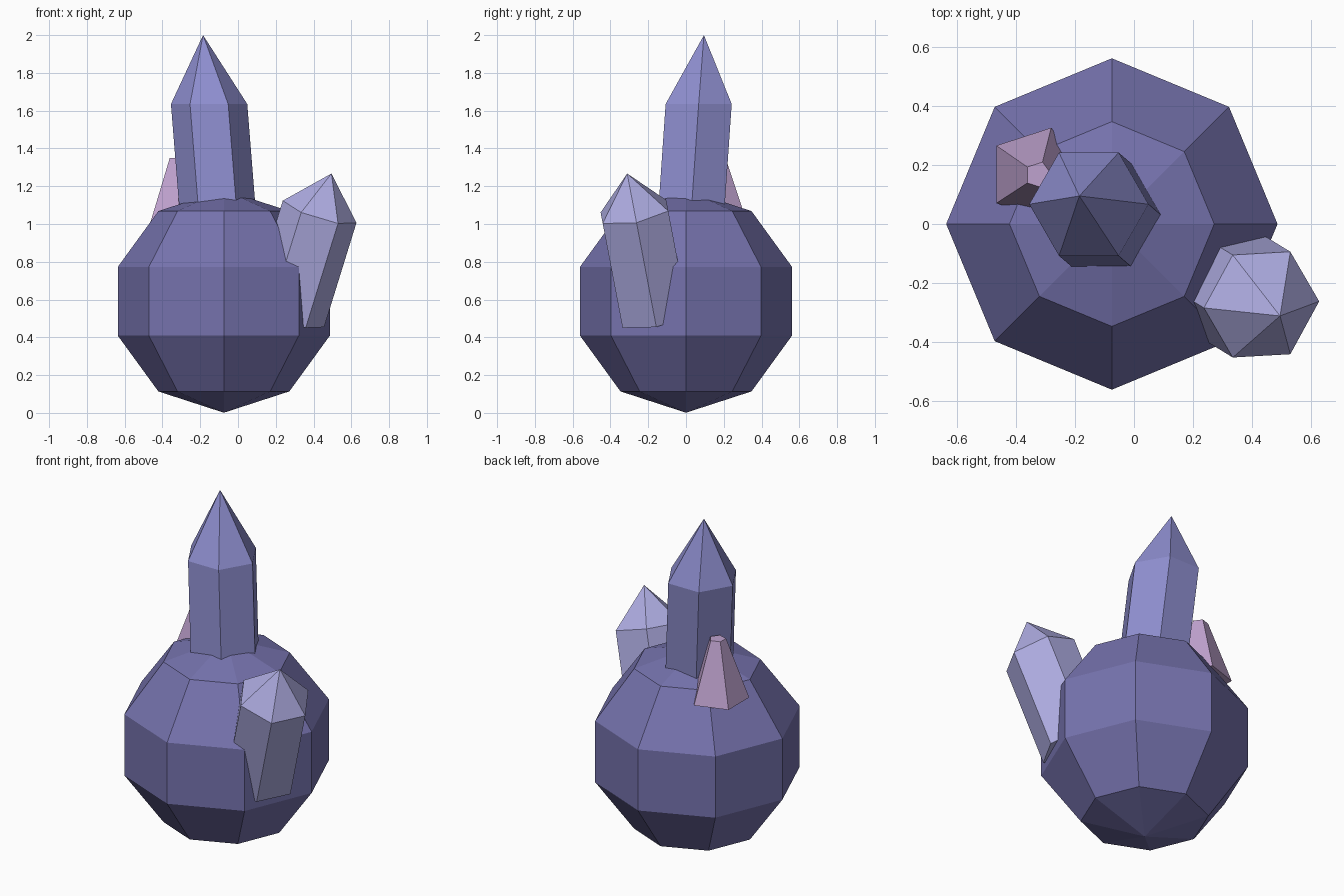
import bpy, bmesh
from math import cos, sin, tau, radians
from mathutils import Vector

if "Cube" in bpy.data.objects:
    bpy.data.objects.remove(bpy.data.objects["Cube"])


def finish(bm, name, color):
    bmesh.ops.recalc_face_normals(bm, faces=bm.faces[:])
    mesh = bpy.data.meshes.new(name)
    bm.to_mesh(mesh)
    bm.free()
    mat = bpy.data.materials.new(name + "_colour")
    mat.diffuse_color = (*color, 1)
    mat.use_nodes = True
    mat.node_tree.nodes["Principled BSDF"].inputs["Base Color"].default_value = mat.diffuse_color
    mesh.materials.append(mat)
    bpy.context.collection.objects.link(bpy.data.objects.new(name, mesh))


def crystal(name, color, sides, rings, axis=(0, 0, 1), tip=None, turn=0):
    """Loft rings (centre, radius) square to the axis, ending in a tip or flat cap."""
    a = Vector(axis).normalized()
    u = Vector((1, 0, 0))
    u = (u - a * u.dot(a)).normalized()
    v = a.cross(u)
    bm = bmesh.new()
    loops = []
    for centre, r in rings:
        angles = [turn + tau * i / sides for i in range(sides)]
        loops.append([bm.verts.new(Vector(centre) + r * (u * cos(t) + v * sin(t)))
                      for t in angles])
    bm.faces.new(loops[0][::-1])
    for low, high in zip(loops, loops[1:]):
        for i in range(sides):
            j = (i + 1) % sides
            bm.faces.new((low[i], low[j], high[j], high[i]))
    if tip:
        apex = bm.verts.new(tip)
        for i in range(sides):
            bm.faces.new((loops[-1][i], loops[-1][(i + 1) % sides], apex))
    else:
        bm.faces.new(loops[-1])
    finish(bm, name, color)


# Rounded faceted rock
bm = bmesh.new()
bmesh.ops.create_uvsphere(bm, u_segments=8, v_segments=5, radius=0.59)
bmesh.ops.translate(bm, verts=bm.verts[:], vec=(-0.075, 0, 0.591))
finish(bm, "rock_base", (0.18, 0.17, 0.42))

# Tall hexagonal crystal leaning slightly back and left
crystal("tall_crystal", (0.27, 0.27, 0.62), 6,
        [((-0.075, 0, 0.66), 0.202), ((-0.153, 0.067, 1.635), 0.202)],
        tip=(-0.185, 0.095, 2.0))

# Tilted side crystal
axis = Vector((0.31, -0.19, 1)).normalized()
top = Vector((0.432, -0.273, 1.065))
crystal("side_crystal", (0.42, 0.41, 0.75), 6,
        [(top - axis * 0.588, 0.204), (top, 0.204)],
        axis=axis, tip=top + axis * 0.215)

# Small blunt five-sided crystal at the back left
crystal("small_crystal", (0.52, 0.36, 0.62), 5,
        [((-0.332, 0.168, 1.0), 0.166), ((-0.324, 0.166, 1.35), 0.046)])
